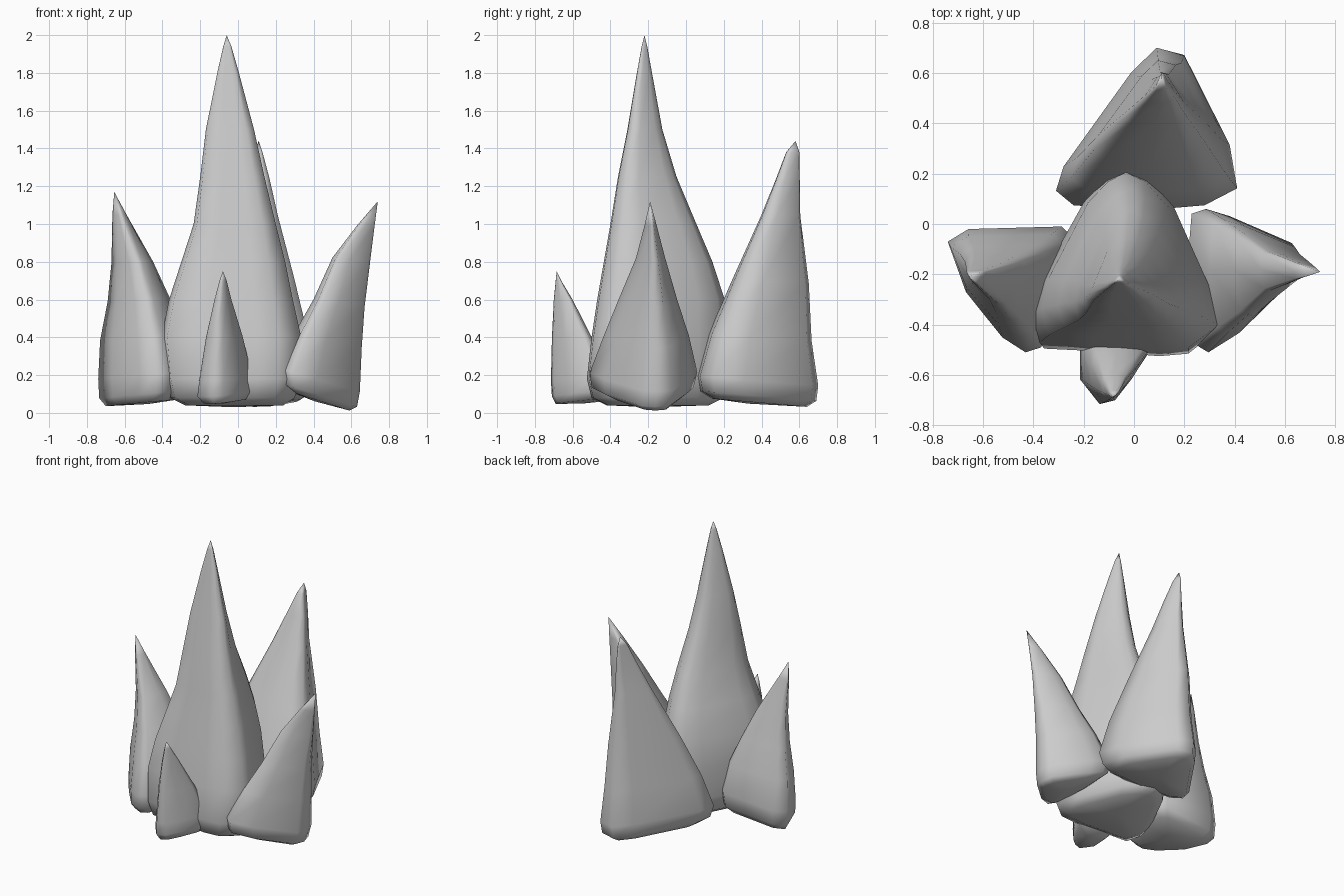
import bpy, bmesh
from mathutils import Vector


def spike(name, section, rows, tip, tilt=(0, 0)):
    """Loft a rounded-triangle section through rows of (z, xmin, xmax, ymin, ymax) up to a tip."""
    xs, ys = [p[0] for p in section], [p[1] for p in section]
    x0, x1, y0, y1 = min(xs), max(xs), min(ys), max(ys)
    unit = [((x - x0) / (x1 - x0), (y - y0) / (y1 - y0)) for x, y in section]
    mid = ((x0 + x1) / 2, (y0 + y1) / 2)
    bm = bmesh.new()
    rings = []
    for z, a, b, c, d in rows:
        fade = max(0, 1 - z / tip[2])
        ring = []
        for u, v in unit:
            x, y = a + (b - a) * u, c + (d - c) * v
            dz = fade * (tilt[0] * (x - mid[0]) + tilt[1] * (y - mid[1]))
            ring.append(bm.verts.new((x, y, z + dz)))
        rings.append(ring)
    n = len(section)
    for lo, hi in zip(rings, rings[1:]):
        for i in range(n):
            j = (i + 1) % n
            bm.faces.new((lo[i], lo[j], hi[j], hi[i]))
    top = bm.verts.new(tip)
    base = bm.verts.new(sum((v.co for v in rings[0]), Vector()) / n - Vector((0, 0, 0.01)))
    for i in range(n):
        j = (i + 1) % n
        bm.faces.new((rings[-1][i], rings[-1][j], top))
        bm.faces.new((rings[0][j], rings[0][i], base))
    bmesh.ops.recalc_face_normals(bm, faces=bm.faces)
    for f in bm.faces:
        f.smooth = True
    mesh = bpy.data.meshes.new(name)
    bm.to_mesh(mesh)
    bm.free()
    ob = bpy.data.objects.new(name, mesh)
    bpy.context.collection.objects.link(ob)
    return ob


# Tall central spike
spike("central_spike",
      [(-.03, .21), (-.11, .17), (-.20, .08), (-.38, -.25), (-.41, -.38), (-.38, -.50),
       (-.17, -.51), (.10, -.53), (.22, -.52), (.34, -.43), (.30, -.26), (.16, .06), (.06, .17)],
      [(.04, -.28, .24, -.42, .12), (.08, -.36, .30, -.50, .20), (.18, -.385, .33, -.525, .215),
       (.40, -.405, .335, -.50, .215), (.60, -.365, .29, -.47, .205), (.80, -.30, .25, -.435, .14),
       (1.0, -.235, .20, -.40, .055), (1.25, -.20, .14, -.36, -.05), (1.5, -.17, .085, -.31, -.125),
       (1.8, -.11, .005, -.26, -.18), (1.94, -.078, -.035, -.235, -.205)],
      (-.06, -.22, 2.0))

# Back spike
spike("back_spike",
      [(.09, .71), (-.01, .61), (-.28, .22), (-.31, .12), (-.24, .06), (.05, .04),
       (.28, .06), (.41, .13), (.38, .31), (.20, .68)],
      [(.055, -.23, .33, .14, .64), (.09, -.29, .39, .07, .69), (.17, -.31, .41, .055, .70),
       (.40, -.25, .37, .12, .665), (.70, -.16, .30, .245, .65), (1.05, -.03, .21, .40, .605),
       (1.25, .04, .165, .48, .602), (1.38, .085, .13, .53, .60)],
      (.11, .58, 1.44), (0, -.09))

# Right spike, leaning outward
spike("right_spike",
      [(.64, -.16), (.62, -.08), (.36, .03), (.26, .06), (.20, .04), (.18, -.20),
       (.22, -.50), (.27, -.53), (.40, -.45), (.62, -.24)],
      [(.07, .27, .59, -.42, -.01), (.10, .22, .63, -.50, .04), (.18, .21, .645, -.51, .06),
       (.40, .30, .655, -.435, .015), (.60, .40, .67, -.36, -.045), (.83, .50, .70, -.265, -.11),
       (1.0, .63, .723, -.22, -.155)],
      (.74, -.19, 1.12), (-.34, 0))

# Left spike
spike("left_spike",
      [(-.74, -.07), (-.67, -.27), (-.53, -.45), (-.44, -.51), (-.38, -.49), (-.28, -.22),
       (-.25, -.06), (-.30, -.01), (-.66, -.02)],
      [(.055, -.70, -.29, -.45, -.06), (.10, -.735, -.245, -.50, -.02), (.20, -.74, -.235, -.51, -.01),
       (.40, -.73, -.28, -.45, -.04), (.60, -.69, -.36, -.385, -.085), (.80, -.67, -.45, -.32, -.13),
       (1.05, -.665, -.59, -.245, -.185)],
      (-.655, -.21, 1.17), (.1, 0))

# Small front spike
spike("front_spike",
      [(-.20, -.50), (-.20, -.62), (-.13, -.715), (-.07, -.70), (0, -.61), (.08, -.48),
       (.07, -.43), (-.05, -.41), (-.17, -.43)],
      [(.06, -.18, .04, -.69, -.44), (.10, -.215, .08, -.71, -.41), (.18, -.205, .075, -.715, -.41),
       (.40, -.17, .025, -.71, -.50), (.60, -.125, -.035, -.70, -.60), (.70, -.098, -.06, -.69, -.66)],
      (-.08, -.685, .75), (.08, .06))
